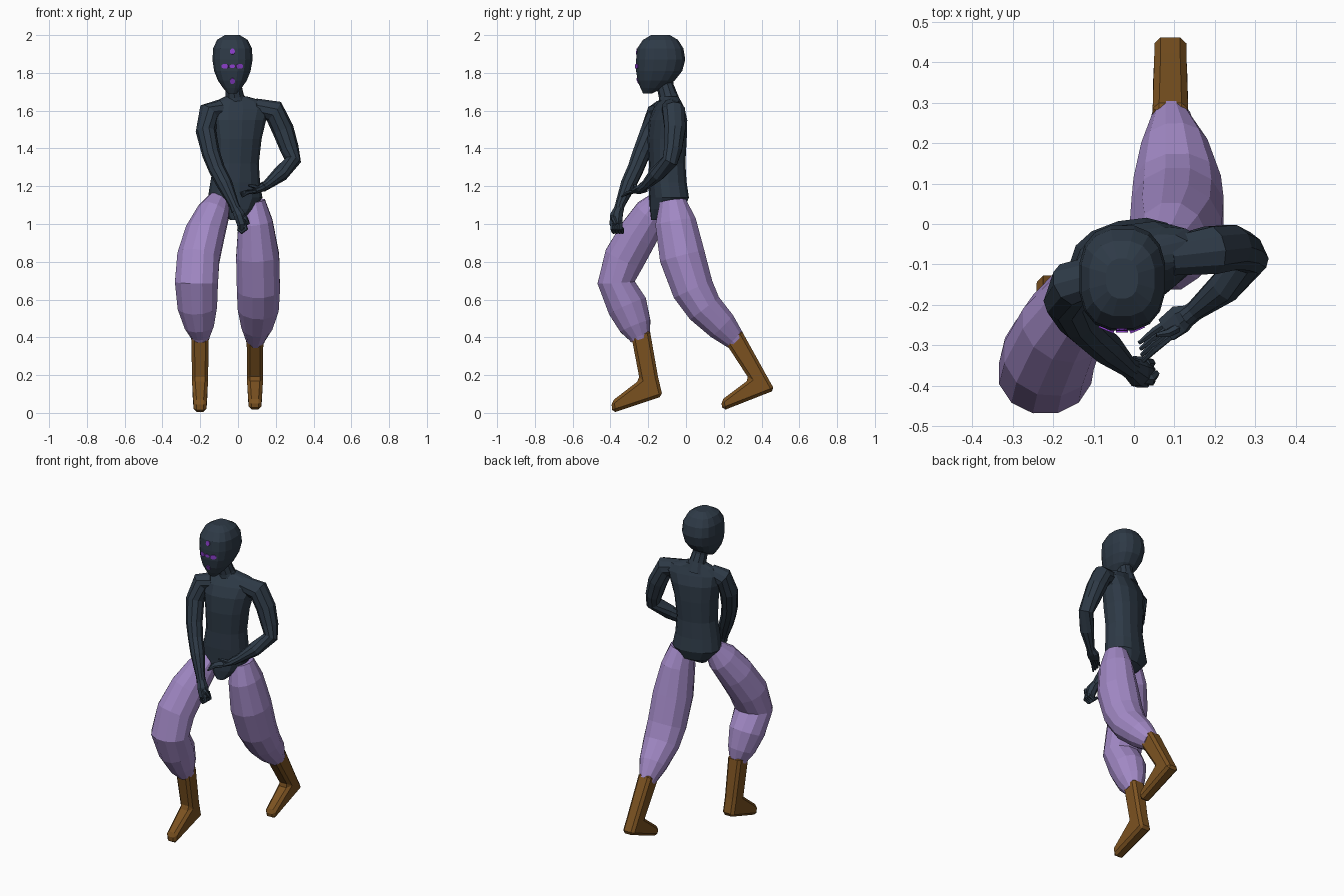
import bpy, bmesh, math
from mathutils import Vector, Matrix
from mathutils.bvhtree import BVHTree

X, Y = Vector((1, 0, 0)), Vector((0, 1, 0))


def material(name, rgb):
    m = bpy.data.materials.new(name)
    m.diffuse_color = (*rgb, 1)
    return m


SUIT = material("dark slate suit", (0.027, 0.042, 0.062))
LILAC = material("lilac trousers", (0.36, 0.25, 0.56))
BROWN = material("brown leather", (0.20, 0.085, 0.015))
PURPLE = material("purple paint", (0.26, 0.05, 0.60))


def finish(name, bm, mat):
    bmesh.ops.recalc_face_normals(bm, faces=bm.faces)
    me = bpy.data.meshes.new(name)
    bm.to_mesh(me)
    bm.free()
    me.materials.append(mat)
    ob = bpy.data.objects.new(name, me)
    bpy.context.collection.objects.link(ob)
    return ob


def loft(name, rings, mat):
    bm = bmesh.new()
    vs = [[bm.verts.new(p) for p in r] for r in rings]
    n = len(vs[0])
    for a, b in zip(vs, vs[1:]):
        for i in range(n):
            j = (i + 1) % n
            bm.faces.new((a[i], a[j], b[j], b[i]))
    bm.faces.new(vs[0])
    bm.faces.new(vs[-1])
    return finish(name, bm, mat)


def ring(c, u, v, ru, rv, n, power=2.0):
    """Superellipse section around c in the plane of u and v."""
    pts = []
    for i in range(n):
        a = 2 * math.pi * (i + 0.5) / n
        ca, sa = math.cos(a), math.sin(a)
        pu = math.copysign(abs(ca) ** (2 / power), ca) * ru
        pv = math.copysign(abs(sa) ** (2 / power), sa) * rv
        pts.append(c + u * pu + v * pv)
    return pts


def tube(name, path, mat, ref=X, n=10):
    """Limb along path points (x, y, z, radius[, second radius])."""
    c = [Vector(p[:3]) for p in path]
    rings = []
    for i, p in enumerate(path):
        t = Vector()
        if i:
            t += (c[i] - c[i - 1]).normalized()
        if i < len(c) - 1:
            t += (c[i + 1] - c[i]).normalized()
        t.normalize()
        u = (ref - t * ref.dot(t)).normalized()
        rings.append(ring(c[i], u, t.cross(u), p[3], p[-1], n))
    return loft(name, rings, mat)


def stack(name, rows, mat, n, power, twist=0):
    """Horizontal sections (z, cx, cy, half x, half y)."""
    r = Matrix.Rotation(math.radians(twist), 3, "Z")
    return loft(name, [ring(Vector((cx, cy, z)), r @ X, r @ Y, hx, hy, n, power)
                       for z, cx, cy, hx, hy in rows], mat)


# Head, neck and torso
head = stack("head", [
    (1.69, -0.03, -0.205, 0.022, 0.022), (1.72, -0.03, -0.18, 0.05, 0.062),
    (1.76, -0.03, -0.158, 0.078, 0.10), (1.81, -0.03, -0.142, 0.098, 0.124),
    (1.87, -0.029, -0.134, 0.108, 0.132), (1.93, -0.029, -0.136, 0.104, 0.124),
    (1.975, -0.03, -0.135, 0.082, 0.094), (2.0, -0.03, -0.135, 0.04, 0.05)],
    SUIT, 16, 2.5)
tube("neck", [(-0.012, -0.08, 1.62, 0.075, 0.06), (-0.018, -0.095, 1.68, 0.05),
              (-0.024, -0.11, 1.73, 0.045), (-0.03, -0.12, 1.79, 0.05)], SUIT)
stack("torso", [
    (1.02, -0.01, -0.15, 0.03, 0.035), (1.08, -0.01, -0.1, 0.095, 0.09),
    (1.14, -0.015, -0.09, 0.145, 0.10), (1.22, -0.015, -0.098, 0.132, 0.097),
    (1.32, -0.01, -0.10, 0.12, 0.093), (1.45, -0.005, -0.10, 0.13, 0.10),
    (1.55, 0, -0.095, 0.15, 0.095), (1.61, 0.01, -0.09, 0.165, 0.072),
    (1.65, 0.01, -0.085, 0.13, 0.05), (1.675, -0.01, -0.085, 0.06, 0.04)],
    SUIT, 14, 2.3, 14)

# Face marks: thin plates laid on the face
tree = BVHTree.FromPolygons([v.co for v in head.data.vertices],
                            [p.vertices[:] for p in head.data.polygons])
for name, x, z, rx, rz in [
        ("forehead_mark", -0.03, 1.913, 0.014, 0.016), ("chin_mark", -0.03, 1.757, 0.014, 0.016),
        ("eye_left", -0.068, 1.835, 0.021, 0.014), ("eye_right", 0.008, 1.835, 0.021, 0.014),
        ("nose_mark", -0.03, 1.835, 0.016, 0.010)]:
    hit, nor, _, _ = tree.ray_cast(Vector((x, -1, z)), Y)
    if nor.y > 0:
        nor = -nor
    u = (X - nor * X.dot(nor)).normalized()
    v = nor.cross(u)
    loft(name, [ring(hit + nor * d, u, v, rx, rz, 8) for d in (-0.004, 0.004)], PURPLE)

# Arms
tube("low_arm", [
    (-0.09, -0.125, 1.61, 0.05), (-0.155, -0.15, 1.59, 0.058), (-0.17, -0.19, 1.49, 0.054),
    (-0.142, -0.238, 1.37, 0.048), (-0.112, -0.268, 1.29, 0.044), (-0.07, -0.305, 1.21, 0.042),
    (-0.02, -0.35, 1.10, 0.026), (-0.008, -0.357, 1.07, 0.028)], SUIT, Y)
tube("bent_arm", [
    (0.09, -0.08, 1.615, 0.05), (0.19, -0.065, 1.597, 0.062), (0.238, -0.058, 1.50, 0.058),
    (0.272, -0.068, 1.40, 0.05), (0.29, -0.085, 1.335, 0.044), (0.225, -0.155, 1.265, 0.042),
    (0.15, -0.215, 1.205, 0.025), (0.13, -0.23, 1.195, 0.026)], SUIT, Y)

# Hands: a closed fist and an open hand
tube("fist", [(-0.01, -0.355, 1.08, 0.026), (0.008, -0.368, 1.045, 0.036, 0.032),
              (0.022, -0.372, 1.0, 0.036, 0.03), (0.02, -0.365, 0.97, 0.022)], SUIT, Y, 8)
tube("palm", [(0.14, -0.222, 1.2, 0.024), (0.115, -0.235, 1.185, 0.038, 0.02),
              (0.08, -0.262, 1.172, 0.034, 0.014)], SUIT, Y, 8)
for i in range(4):
    k = i / 3
    y = -0.345 - 0.045 * k
    tube(f"curled_finger_{i}", [(0.03, y, 1.015, 0.011), (0.042, y, 0.975, 0.012),
                                (0.02, y + 0.008, 0.957, 0.011), (0.0, y + 0.01, 0.975, 0.009)],
         SUIT, Y, 6)
    tube(f"open_finger_{i}", [(0.09, -0.238 - 0.04 * k, 1.172, 0.010),
                              (0.05, -0.265 - 0.045 * k, 1.172 - 0.006 * k, 0.010),
                              (0.012 + 0.01 * k, -0.295 - 0.045 * k, 1.165 - 0.02 * k, 0.005)],
         SUIT, Y, 6)
tube("fist_thumb", [(0.005, -0.385, 1.05, 0.012), (0.04, -0.385, 1.03, 0.014),
                    (0.055, -0.37, 1.0, 0.009)], SUIT, Y, 6)
tube("open_thumb", [(0.12, -0.25, 1.185, 0.013), (0.085, -0.27, 1.2, 0.011),
                    (0.055, -0.275, 1.205, 0.006)], SUIT, Y, 6)

# Baggy trouser legs
tube("front_trouser_leg", [
    (-0.10, -0.135, 1.13, 0.06, 0.055), (-0.13, -0.18, 1.06, 0.088, 0.095),
    (-0.175, -0.25, 0.95, 0.108, 0.108), (-0.21, -0.325, 0.82, 0.116, 0.112),
    (-0.22, -0.37, 0.69, 0.118, 0.102), (-0.215, -0.31, 0.565, 0.108, 0.11),
    (-0.205, -0.268, 0.46, 0.08, 0.088), (-0.2, -0.245, 0.405, 0.052, 0.06),
    (-0.2, -0.24, 0.39, 0.048, 0.055)], LILAC, X, 12)
tube("rear_trouser_leg", [
    (0.075, -0.07, 1.12, 0.07, 0.072), (0.092, -0.055, 1.01, 0.094, 0.112),
    (0.104, -0.02, 0.83, 0.118, 0.125), (0.108, 0.037, 0.655, 0.118, 0.115),
    (0.107, 0.097, 0.555, 0.112, 0.1), (0.1, 0.19, 0.46, 0.085, 0.085),
    (0.092, 0.255, 0.392, 0.052, 0.06), (0.092, 0.268, 0.38, 0.048, 0.055)], LILAC, X, 12)


# Boots: side profiles (y, z, half width) joined across x and bevelled
def boot(name, cx, profile):
    bm = bmesh.new()
    a, b = [[bm.verts.new((cx + s * w, y, z)) for y, z, w in profile] for s in (-1, 1)]
    n = len(a)
    for i in range(n):
        j = (i + 1) % n
        bm.faces.new((a[i], a[j], b[j], b[i]))
    bm.faces.new(a)
    bm.faces.new(b)
    ob = finish(name, bm, BROWN)
    mod = ob.modifiers.new("soft edges", "BEVEL")
    mod.width = 0.016
    mod.segments = 1
    mod.limit_method = "ANGLE"
    mod.angle_limit = math.radians(35)


boot("front_boot", -0.201, [
    (-0.292, 0.42, 0.046), (-0.192, 0.44, 0.046), (-0.148, 0.19, 0.04), (-0.124, 0.088, 0.04),
    (-0.39, 0.0, 0.034), (-0.395, 0.06, 0.034), (-0.245, 0.175, 0.042)])
boot("rear_boot", 0.09, [
    (0.20, 0.385, 0.044), (0.292, 0.44, 0.044), (0.425, 0.20, 0.04), (0.47, 0.12, 0.04),
    (0.195, 0.012, 0.034), (0.185, 0.065, 0.034), (0.335, 0.178, 0.042)])
